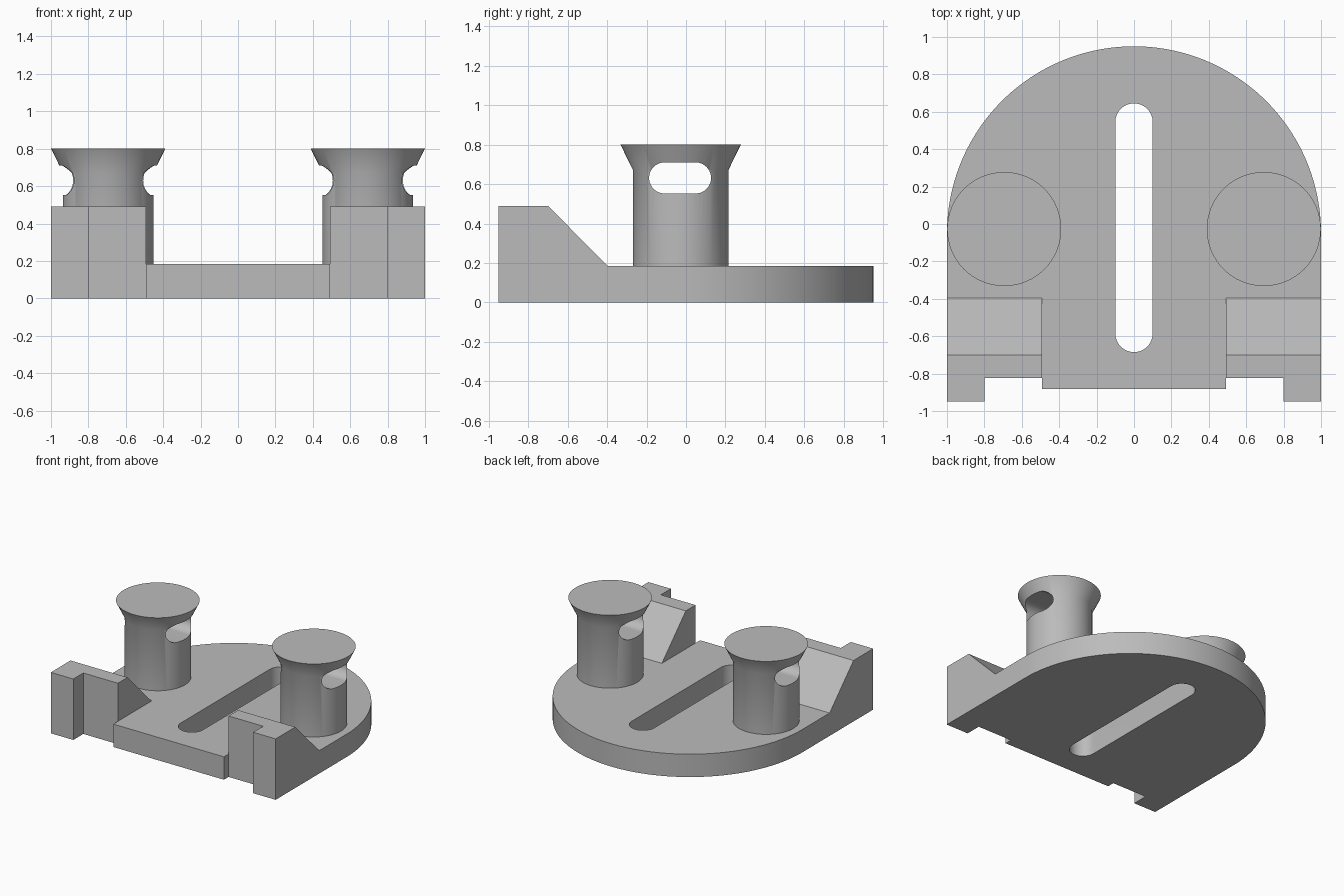
import bpy, bmesh, math
from mathutils import Vector

cube = bpy.data.objects.get("Cube")
if cube:
    bpy.data.objects.remove(cube, do_unlink=True)

PLATE_TOP, BLOCK_TOP = 0.184, 0.49
POST_X, POST_Y = 0.694, -0.027

grey = bpy.data.materials.new("plain grey")
grey.use_nodes = True
colour = (0.5, 0.5, 0.5, 1)
grey.diffuse_color = colour
grey.node_tree.nodes["Principled BSDF"].inputs["Base Color"].default_value = colour


def finish(name, bm):
    bmesh.ops.recalc_face_normals(bm, faces=bm.faces)
    mesh = bpy.data.meshes.new(name)
    bm.to_mesh(mesh)
    bm.free()
    mesh.materials.append(grey)
    obj = bpy.data.objects.new(name, mesh)
    bpy.context.collection.objects.link(obj)
    return obj


def prism(name, points, offset):
    """Extrude a closed outline of 3D points along an offset."""
    bm = bmesh.new()
    face = bm.faces.new([bm.verts.new(p) for p in points])
    new = bmesh.ops.extrude_face_region(bm, geom=[face])["geom"]
    verts = [v for v in new if isinstance(v, bmesh.types.BMVert)]
    bmesh.ops.translate(bm, verts=verts, vec=Vector(offset))
    return finish(name, bm)


def arc(cx, cy, r, start, end, steps):
    angles = [math.radians(start + (end - start) * i / steps) for i in range(steps + 1)]
    return [(cx + r * math.cos(a), cy + r * math.sin(a)) for a in angles]


def cut(obj, cutter):
    """Subtract the cutter, keep the result and remove the cutter."""
    cutter.hide_render = True
    mod = obj.modifiers.new("cut", "BOOLEAN")
    mod.operation, mod.solver, mod.object = "DIFFERENCE", "EXACT", cutter
    deps = bpy.context.evaluated_depsgraph_get()
    mesh = bpy.data.meshes.new_from_object(obj.evaluated_get(deps))
    obj.modifiers.clear()
    obj.data = mesh
    bpy.data.objects.remove(cutter, do_unlink=True)


def smooth(obj):
    bpy.ops.object.select_all(action="DESELECT")
    obj.select_set(True)
    bpy.context.view_layer.objects.active = obj
    bpy.ops.object.shade_smooth_by_angle(angle=math.radians(30))


# Base: round back, straight sides and a notched front, at full block height
half_front = [(0.80, -0.95), (0.80, -0.823), (0.492, -0.823), (0.492, -0.882)]
outline = arc(0, -0.05, 1, 0, 180, 96) + [(-1, -0.95)]
outline += [(-x, y) for x, y in half_front] + half_front[::-1] + [(1, -0.95)]
base = prism("base_plate", [(x, y, 0) for x, y in outline], (0, 0, BLOCK_TOP))

# Clear the space between the two ramp blocks
w = 0.492
cut(base, prism("middle_cutter", [(-w, -2, PLATE_TOP), (w, -2, PLATE_TOP),
                                  (w, 2, PLATE_TOP), (-w, 2, PLATE_TOP)], (0, 0, 1)))

# Clear the plate behind the blocks and slope their rear faces
slope = (BLOCK_TOP - PLATE_TOP) / 0.304
ramp = [(-0.396, PLATE_TOP), (2, PLATE_TOP), (2, 1), (-0.396 - (1 - PLATE_TOP) / slope, 1)]
cut(base, prism("ramp_cutter", [(-2, y, z) for y, z in ramp], (4, 0, 0)))

# Long rounded slot through the plate
slot = arc(0, 0.545, 0.1, 0, 180, 24) + arc(0, -0.585, 0.1, 180, 360, 24)
cut(base, prism("slot_cutter", [(x, y, -1) for x, y in slot], (0, 0, 3)))
smooth(base)

# Flared posts, each with a rounded slot running through sideways
profile = [(0.2425, 0.1), (0.2425, 0.672), (0.305, 0.80)]
eye = arc(0.048, 0.631, 0.079, -90, 90, 20) + arc(-0.108, 0.631, 0.079, 90, 270, 20)
for side, x in (("left", POST_X), ("right", -POST_X)):
    bm = bmesh.new()
    rings = [[bm.verts.new((px + x, py + POST_Y, z)) for px, py in arc(0, 0, r, 0, 360, 64)[:-1]]
             for r, z in profile]
    for low, high in zip(rings, rings[1:]):
        for i in range(len(low)):
            j = (i + 1) % len(low)
            bm.faces.new((low[i], low[j], high[j], high[i]))
    bm.faces.new(rings[0][::-1])
    bm.faces.new(rings[-1])
    post = finish(side + "_post", bm)
    cut(post, prism("eye_cutter", [(x - 0.5, y, z) for y, z in eye], (1, 0, 0)))
    smooth(post)
